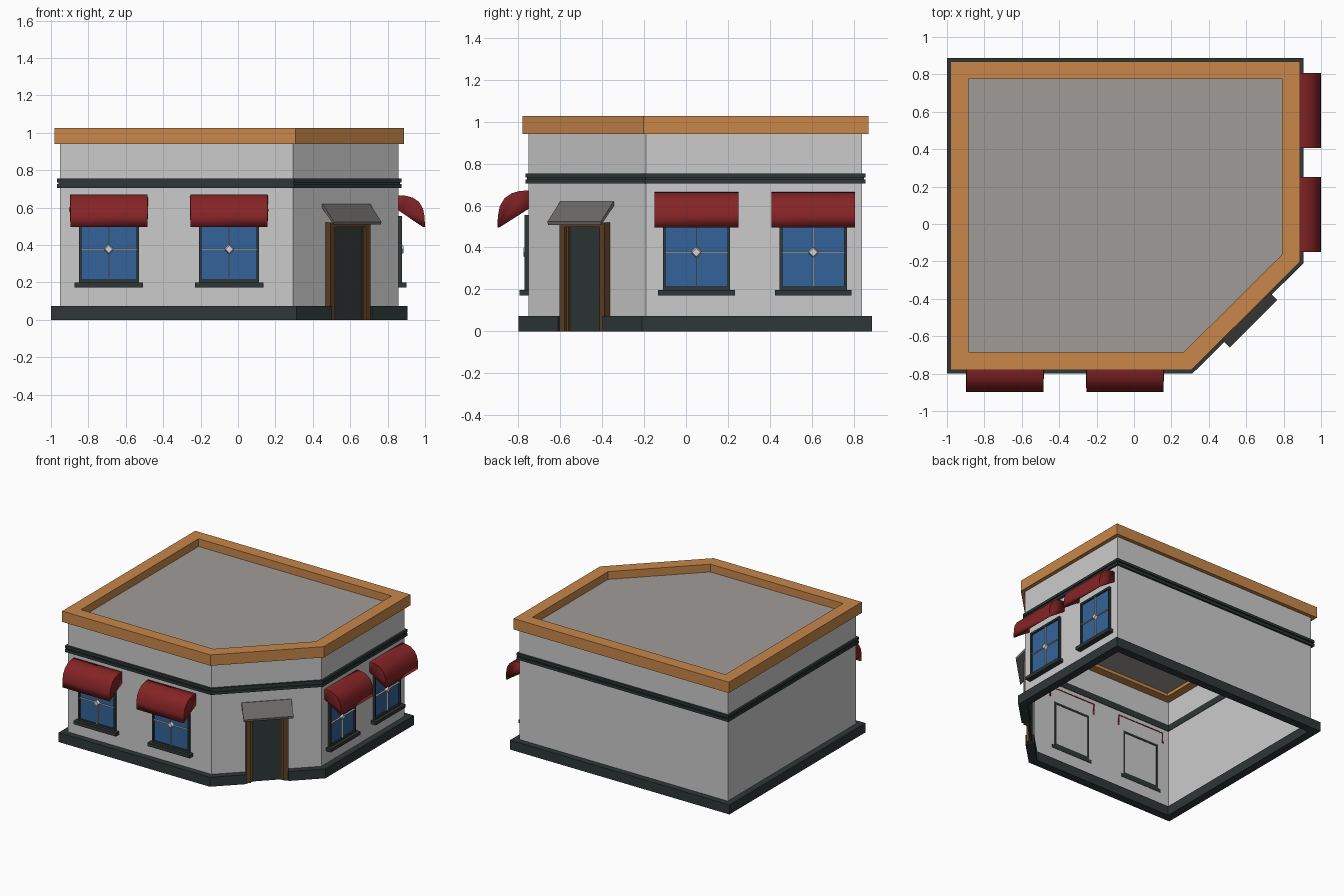
import bpy, bmesh, math
from mathutils import Matrix, Vector

if "Cube" in bpy.data.objects:
    bpy.data.objects.remove(bpy.data.objects["Cube"])


def mat(name, r, g, b):
    m = bpy.data.materials.new(name)
    m.diffuse_color = (r, g, b, 1)
    m.use_nodes = True
    m.node_tree.nodes["Principled BSDF"].inputs["Base Color"].default_value = m.diffuse_color
    return m


WALL = mat("wall_grey", 0.60, 0.60, 0.60)
DARK = mat("dark_trim", 0.029, 0.038, 0.038)
ORANGE = mat("orange_cornice", 0.58, 0.245, 0.067)
ROOF = mat("roof_grey", 0.35, 0.33, 0.315)
RED = mat("awning_red", 0.235, 0.017, 0.019)
BLUE = mat("glass_blue", 0.034, 0.125, 0.32)
BROWN = mat("door_brown", 0.12, 0.055, 0.02)
SLATE = mat("canopy_grey", 0.15, 0.145, 0.142)
PALE = mat("glazing_bar_white", 0.65, 0.65, 0.65)


def finish(name, bm, material, frame=None):
    if frame:
        bm.transform(frame)
    bmesh.ops.recalc_face_normals(bm, faces=bm.faces)
    me = bpy.data.meshes.new(name)
    bm.to_mesh(me)
    bm.free()
    me.materials.append(material)
    ob = bpy.data.objects.new(name, me)
    bpy.context.collection.objects.link(ob)
    return ob


# Footprint with one cut corner, grown outwards by d
def footprint(d):
    t = d * math.tan(math.radians(22.5))
    x0, x1, y0, y1 = -0.951 - d, 0.858 + d, -0.75 - d, 0.84 + d
    return [(x0, y0), (0.294 + t, y0), (x1, -0.19 - t), (x1, y1), (x0, y1)]


def ring(name, outer, inner, z0, z1, material, closed=True):
    bm = bmesh.new()
    rows = [[bm.verts.new((x, y, z)) for x, y, z in
             ((*o, z0), (*o, z1), (*i, z1), (*i, z0))] for o, i in zip(outer, inner)]
    n = len(rows)
    for k in range(n if closed else n - 1):
        a, b = rows[k], rows[(k + 1) % n]
        for j in range(4):
            bm.faces.new((a[j], b[j], b[(j + 1) % 4], a[(j + 1) % 4]))
    if not closed:
        bm.faces.new(rows[0])
        bm.faces.new(rows[-1])
    return finish(name, bm, material)


# Local frame on a facade: u along it, v up, n outwards
def facade(x, y, angle):
    c, s = math.cos(angle), math.sin(angle)
    return Matrix(((c, 0, s, x), (s, 0, -c, y), (0, 1, 0, 0), (0, 0, 0, 1)))


def box(name, frame, u0, u1, v0, v1, n0, n1, material):
    return prism(name, frame, [(n0, v0), (n1, v0), (n1, v1), (n0, v1)], u0, u1, material)


# Profile in (n, v) stretched along u
def prism(name, frame, profile, u0, u1, material, open_edges=(), thick=0):
    bm = bmesh.new()
    a = [bm.verts.new((u0, v, n)) for n, v in profile]
    b = [bm.verts.new((u1, v, n)) for n, v in profile]
    k = len(profile)
    bm.faces.new(a)
    bm.faces.new(b[::-1])
    sides = [bm.faces.new((a[i], b[i], b[(i + 1) % k], a[(i + 1) % k])) for i in range(k)]
    bmesh.ops.recalc_face_normals(bm, faces=bm.faces)
    bmesh.ops.delete(bm, geom=[sides[i] for i in open_edges], context='FACES_ONLY')
    ob = finish(name, bm, material, frame)
    if thick:
        mod = ob.modifiers.new("thickness", 'SOLIDIFY')
        mod.thickness, mod.offset = thick, -1
    return ob


# Walls: open sheet; roof: flat sheet inside the parapet
bm = bmesh.new()
fp = footprint(0)
lo = [bm.verts.new((x, y, 0)) for x, y in fp]
hi = [bm.verts.new((x, y, 0.945)) for x, y in fp]
for i in range(5):
    j = (i + 1) % 5
    bm.faces.new((lo[i], lo[j], hi[j], hi[i]))
finish("walls", bm, WALL)

bm = bmesh.new()
bm.faces.new([bm.verts.new((x, y, 0.965)) for x, y in footprint(-0.065)])
roof = finish("roof", bm, ROOF)
if roof.data.polygons[0].normal.z < 0:
    roof.data.flip_normals()

# Cornice and string course
ring("cornice", footprint(0.03), footprint(-0.066), 0.941, 1.026, ORANGE)
ring("band_lower", footprint(0.016), footprint(-0.004), 0.704, 0.725, DARK)
ring("band_groove", footprint(0.008), footprint(-0.004), 0.725, 0.734, DARK)
ring("band_upper", footprint(0.016), footprint(-0.004), 0.734, 0.754, DARK)

front = facade(0, -0.75, 0)
right = facade(0.858, 0, math.pi / 2)
corner = facade(0.576, -0.47, math.pi / 4)


# Plinth, interrupted at the door
def plinth_path(d):
    p = footprint(d)
    e = [(corner @ Vector((s * 0.151, 0, d)))[:2] for s in (1, -1)]
    return [e[0], p[2], p[3], p[4], p[0], p[1], e[1]]


ring("plinth", plinth_path(0.048), plinth_path(-0.015), 0, 0.074, DARK, closed=False)

# Door in the cut corner
box("door_leaf", corner, -0.12, 0.12, 0, 0.50, -0.004, 0.012, DARK)
for s, side in ((-1, "left"), (1, "right")):
    a, b = sorted((s * 0.118, s * 0.152))
    box("door_jamb_" + side, corner, a, b, 0, 0.52, -0.004, 0.036, BROWN)
    a, b = sorted((s * 0.106, s * 0.118))
    box("door_inner_jamb_" + side, corner, a, b, 0, 0.50, 0, 0.022, BROWN)
box("door_lintel", corner, -0.118, 0.118, 0.497, 0.52, -0.004, 0.036, BROWN)
prism("door_canopy", corner, [(0, 0.60), (0.087, 0.508), (0.089, 0.524), (0.004, 0.62), (0, 0.62)],
      -0.18, 0.18, SLATE)

# Windows with sills, glazing bars and awnings
AWNING = [(-0.004, 0.664), (0.04, 0.663), (0.078, 0.652), (0.11, 0.63), (0.131, 0.595),
          (0.14, 0.55), (0.141, 0.495), (-0.004, 0.587)]
MID = 0.377


def window(tag, frame, u):
    for s, side in ((-1, "left"), (1, "right")):
        a, b = sorted((u + s * 0.147, u + s * 0.16))
        box(f"{tag}_jamb_{side}", frame, a, b, 0.197, 0.556, -0.003, 0.02, DARK)
    box(tag + "_head", frame, u - 0.147, u + 0.147, 0.54, 0.556, -0.003, 0.02, DARK)
    box(tag + "_bottom_rail", frame, u - 0.147, u + 0.147, 0.197, 0.214, -0.003, 0.02, DARK)
    box(tag + "_sill", frame, u - 0.183, u + 0.183, 0.172, 0.198, -0.003, 0.043, DARK)
    box(tag + "_glass", frame, u - 0.147, u + 0.147, 0.214, 0.54, 0.002, 0.008, BLUE)
    box(tag + "_bar_upright", frame, u - 0.003, u + 0.003, 0.214, 0.54, 0.008, 0.02, PALE)
    box(tag + "_bar_across", frame, u - 0.147, u + 0.147, MID - 0.003, MID + 0.003, 0.008, 0.02, PALE)
    # diamond boss where the bars cross
    bm = bmesh.new()
    bmesh.ops.create_cone(bm, cap_ends=True, segments=4, radius1=0.028, radius2=0.02, depth=0.018)
    finish(tag + "_boss", bm, PALE, frame @ Matrix.Translation((u, MID, 0.017)))
    aw = prism(tag + "_awning", frame, AWNING, u - 0.2, u + 0.2, RED, open_edges=(6, 7), thick=0.01)
    aw.data.shade_smooth()
    aw.data.set_sharp_from_angle(angle=math.radians(40))


window("front_window_left", front, -0.69)
window("front_window_right", front, -0.048)
window("side_window_near", right, 0.05)
window("side_window_far", right, 0.607)
